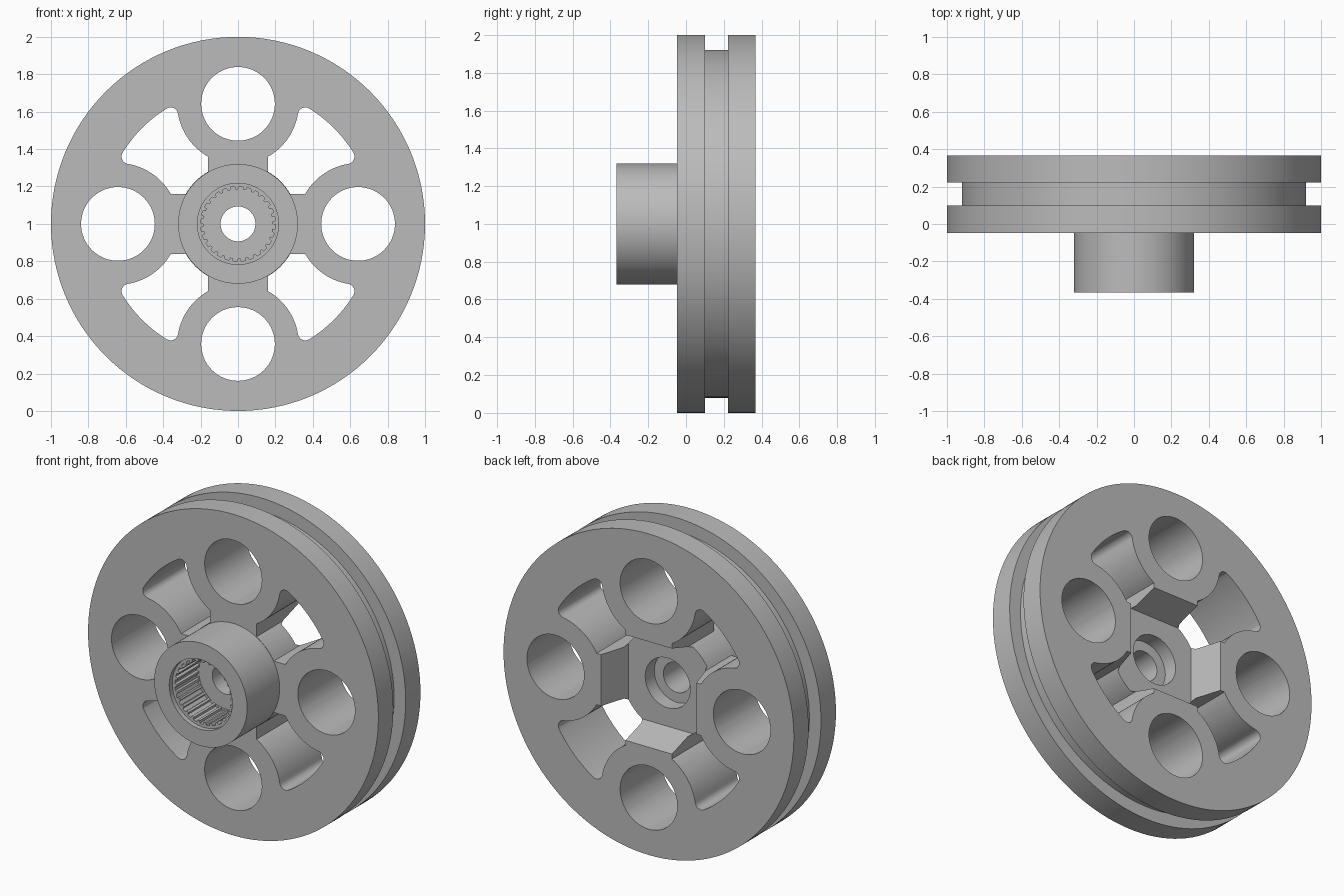
import bpy, bmesh
from math import sin, cos, pi, atan2, acos, sqrt, radians

cube = bpy.data.objects.get("Cube")
if cube:
    bpy.data.objects.remove(cube, do_unlink=True)

CENTRE_Z = 1.0
HUB_R = 0.32
HOLE_C, HOLE_R = 0.642, 0.197
BOSS_R, SPOKE_HALF = 0.325, 0.16
WINDOW_R, FILLET = 0.725, 0.04

grey = bpy.data.materials.new("plain grey")
grey.use_nodes = True
colour = (0.5, 0.5, 0.5, 1)
grey.diffuse_color = colour
grey.node_tree.nodes["Principled BSDF"].inputs["Base Color"].default_value = colour


def finish(name, bm):
    bmesh.ops.recalc_face_normals(bm, faces=bm.faces)
    mesh = bpy.data.meshes.new(name)
    bm.to_mesh(mesh)
    bm.free()
    obj = bpy.data.objects.new(name, mesh)
    obj.location.z = CENTRE_Z
    mesh.materials.append(grey)
    bpy.context.collection.objects.link(obj)
    return obj


def lathe(name, profile, steps=128):
    """Turn a (radius, y) profile about the wheel axis."""
    bm = bmesh.new()
    verts = [bm.verts.new((r, y, 0)) for r, y in profile]
    edges = [bm.edges.new(pair) for pair in zip(verts, verts[1:])]
    bmesh.ops.spin(bm, geom=verts + edges, cent=(0, 0, 0), axis=(0, 1, 0),
                   angle=2 * pi, steps=steps)
    bmesh.ops.remove_doubles(bm, verts=bm.verts, dist=1e-5)
    return finish(name, bm)


def prism(name, outline, y0, y1, grow=1.0):
    """Extrude an (x, z) outline along y, optionally widening."""
    bm = bmesh.new()
    front = [bm.verts.new((x, y0, z)) for x, z in outline]
    back = [bm.verts.new((x * grow, y1, z * grow)) for x, z in outline]
    bm.faces.new(front)
    bm.faces.new(back)
    n = len(outline)
    for i in range(n):
        j = (i + 1) % n
        bm.faces.new((front[i], front[j], back[j], back[i]))
    return finish(name, bm)


def arc(cx, cz, r, a0, a1, n):
    return [(cx + r * cos(a0 + (a1 - a0) * i / n),
             cz + r * sin(a0 + (a1 - a0) * i / n)) for i in range(n + 1)]


def turned(outline, k):
    for _ in range(k):
        outline = [(-z, x) for x, z in outline]
    return outline


def cut(target, cutter):
    cutter.hide_render = True
    mod = target.modifiers.new("cut", 'BOOLEAN')
    mod.operation = 'DIFFERENCE'
    mod.solver = 'EXACT'
    mod.object = cutter
    bpy.context.view_layer.objects.active = target
    bpy.ops.object.modifier_apply(modifier=mod.name)
    bpy.data.objects.remove(cutter, do_unlink=True)


# Grooved rim, disc and front hub barrel as one turned body
wheel = lathe("wheel", [
    (0, -0.367), (HUB_R, -0.367), (HUB_R, -0.047), (1, -0.047),
    (1, 0.1), (0.92, 0.1), (0.92, 0.222), (1, 0.222),
    (1, 0.367), (0, 0.367)])

# Window outline: half of it is traced, then mirrored about the diagonal
reach, span = WINDOW_R - FILLET, BOSS_R + FILLET
fz = (reach ** 2 - span ** 2 + HOLE_C ** 2) / (2 * HOLE_C)
fx = sqrt(reach ** 2 - fz ** 2)
rim_angle = atan2(fz, fx)
boss_angle = atan2(HOLE_C - fz, -fx)
inner_r = HUB_R + 0.002
half = arc(0, 0, WINDOW_R, pi / 4, rim_angle, 8)
half += arc(fx, fz, FILLET, rim_angle, boss_angle, 8)[1:]
half += arc(0, HOLE_C, BOSS_R, boss_angle - pi, -acos(SPOKE_HALF / BOSS_R), 14)[1:]
half += arc(0, 0, inner_r, acos(SPOKE_HALF / inner_r), pi / 4, 4)
window = half + [(z, x) for x, z in reversed(half[1:-1])]

# Four windows and four round holes
for k in range(4):
    cut(wheel, prism("window_cutter", turned(window, k), -0.1, 0.5))
    hole = arc(0, HOLE_C, HOLE_R, 0, 2 * pi, 64)[:-1]
    cut(wheel, prism("hole_cutter", turned(hole, k), -0.1, 0.5))

# Tapered recess behind the hub, which slopes the spokes
a = 0.27
recess = [(-a, -a), (a, -a), (a, a), (-a, a)]
cut(wheel, prism("recess_cutter", recess, 0.18, 0.387, 1.24))

# Axle bore: front step, through hole and rear pocket
cut(wheel, lathe("bore_cutter", [
    (0, -0.4), (0.217, -0.4), (0.217, -0.337), (0.185, -0.337),
    (0.185, -0.12), (0.093, -0.12), (0.093, 0.09), (0.155, 0.09),
    (0.155, 0.4), (0, 0.4)], 96))

# Serrations around the front socket
TEETH = 28
serration = []
for i in range(TEETH):
    for step, r in ((0, 0.183), (0.3, 0.183), (0.4, 0.2), (0.9, 0.2)):
        t = 2 * pi * (i + step) / TEETH
        serration.append((r * cos(t), r * sin(t)))
cut(wheel, prism("serration_cutter", serration, -0.35, -0.122))

# Smooth curved walls, crisp edges
bpy.ops.object.select_all(action='DESELECT')
wheel.select_set(True)
bpy.context.view_layer.objects.active = wheel
bpy.ops.object.shade_smooth_by_angle(angle=radians(25))
